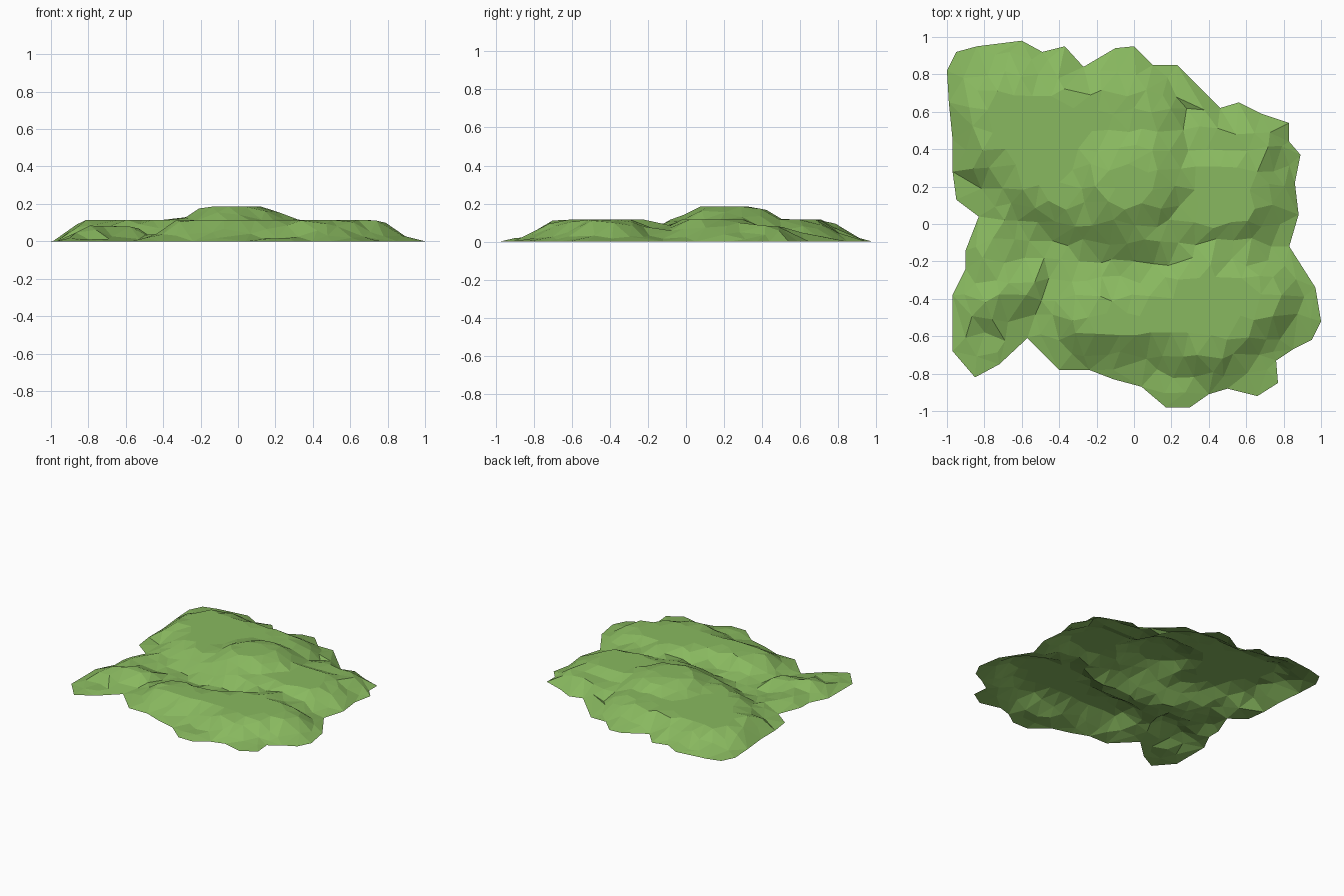
import bpy
import bmesh
import random
from mathutils import Vector
from mathutils.geometry import intersect_point_line, delaunay_2d_cdt

random.seed(4)
default_cube = bpy.data.objects.get("Cube")
if default_cube:
    bpy.data.objects.remove(default_cube, do_unlink=True)

# Ragged shoreline of the land, which lies on the ground
SHORE = [
    (-1, .82), (-.95, .92), (-.84, .95), (-.6, .98), (-.49, .92), (-.37, .95),
    (-.27, .84), (-.1, .94), (0, .95), (.1, .85), (.23, .85), (.46, .62),
    (.56, .65), (.68, .59), (.83, .54), (.83, .44), (.89, .37), (.86, .22),
    (.88, .05), (.83, -.12), (.97, -.34), (1, -.52), (.95, -.62), (.85, -.67),
    (.76, -.73), (.77, -.85), (.66, -.92), (.5, -.88), (.4, -.91), (.3, -.98),
    (.17, -.98), (.04, -.87), (-.11, -.83), (-.24, -.78), (-.4, -.78),
    (-.57, -.61), (-.72, -.75), (-.85, -.82), (-.97, -.68), (-.97, -.38),
    (-.9, -.24), (-.9, -.14), (-.83, .04), (-.95, .13), (-.97, .28),
    (-.97, .45), (-.99, .65)]

# Flat-topped hills: height, half width of the top, width of the slope, path
HILLS = {
    "summit": (.185, .165, .28, [(-.03, .22), (.01, .23)]),
    "back_plateau": (.115, .2, .17, [(-.35, .5), (-.62, .55), (-.47, .32),
                                     (.05, .1), (-.03, .5), (-.35, .5),
                                     (-.47, .32)]),
    "east_plateau": (.115, .18, .18, [(.05, .1), (.5, .16)]),
    "west_ridge": (.115, .05, .14, [(-.81, .38), (-.78, .62)]),
    "north_east_knoll": (.08, .08, .16, [(.64, .4), (.47, .52)]),
    "west_shelf": (.05, .08, .15, [(-.75, 0), (-.8, -.2)]),
    "corner_ridge": (.08, .06, .11, [(-.78, -.43), (-.6, -.34)]),
    "front_plateau": (.115, .11, .16, [(-.22, -.5), (.12, -.51), (.4, -.6),
                                       (.66, -.41), (.38, -.31), (.15, -.47),
                                       (.66, -.41)]),
}


def path_distance(point, path):
    """Distance from a point to the nearest part of a polyline."""
    nearest = []
    for start, end in zip(path, path[1:]):
        start, end = Vector(start), Vector(end)
        foot, t = intersect_point_line(point, start, end)
        foot = start.lerp(end, min(max(t, 0), 1))
        nearest.append((point - foot.to_2d()).length)
    return min(nearest)


def inside_shore(point):
    """Even-odd test against the shoreline."""
    inside = False
    for a, b in zip(SHORE, SHORE[1:] + SHORE[:1]):
        if (a[1] > point.y) != (b[1] > point.y):
            crossing = a[0] + (point.y - a[1]) * (b[0] - a[0]) / (b[1] - a[1])
            inside ^= point.x < crossing
    return inside


def shore_distance(point):
    return path_distance(point, SHORE + SHORE[:1])


def height(point):
    """Highest hill at a point, easing down to the shore."""
    tallest = .014
    for top, flat, slope, path in HILLS.values():
        rise = (flat + slope - path_distance(point, path)) / slope
        tallest = max(tallest, top * min(max(rise, 0), 1))
    return min(tallest, shore_distance(point) * .75)


def land_points(spacing):
    """Loose staggered grid of points within the shoreline."""
    points = []
    count = int(1 / spacing) + 1
    for row in range(-count, count + 1):
        for column in range(-count, count + 1):
            shift = spacing / 2 if row % 2 else 0
            loose = spacing * .25
            point = Vector((column * spacing + shift + random.uniform(-loose, loose),
                            row * spacing + random.uniform(-loose, loose)))
            if inside_shore(point) and shore_distance(point) > spacing * .45:
                points.append(point)
    return points


def make_material(name, color):
    material = bpy.data.materials.new(name)
    material.use_nodes = True
    material.diffuse_color = color
    shader = material.node_tree.nodes["Principled BSDF"]
    shader.inputs["Base Color"].default_value = color
    shader.inputs["Roughness"].default_value = .9
    return material


# Triangulated sheet of land, open underneath
flat_points = [Vector(p) for p in SHORE] + land_points(.1)
outline = list(range(len(SHORE)))
verts, edges, faces, *origins = delaunay_2d_cdt(flat_points, [], [outline], 1, .0001)

bm = bmesh.new()
for point in verts:
    on_shore = shore_distance(point) < .001
    ground = 0 if on_shore else height(point)
    bumps = 0 if on_shore or ground > .11 else random.uniform(-.005, .005)
    bm.verts.new((point.x, point.y, max(ground + bumps, 0)))
bm.verts.ensure_lookup_table()
for face in faces:
    bm.faces.new([bm.verts[i] for i in face])
for face in bm.faces:
    face.normal_update()
    if face.normal.z < 0:
        face.normal_flip()

mesh = bpy.data.meshes.new("grassy_hills")
bm.to_mesh(mesh)
bm.free()
mesh.materials.append(make_material("grass_green", (.25, .485, .115, 1)))
land = bpy.data.objects.new("grassy_hills", mesh)
bpy.context.collection.objects.link(land)
